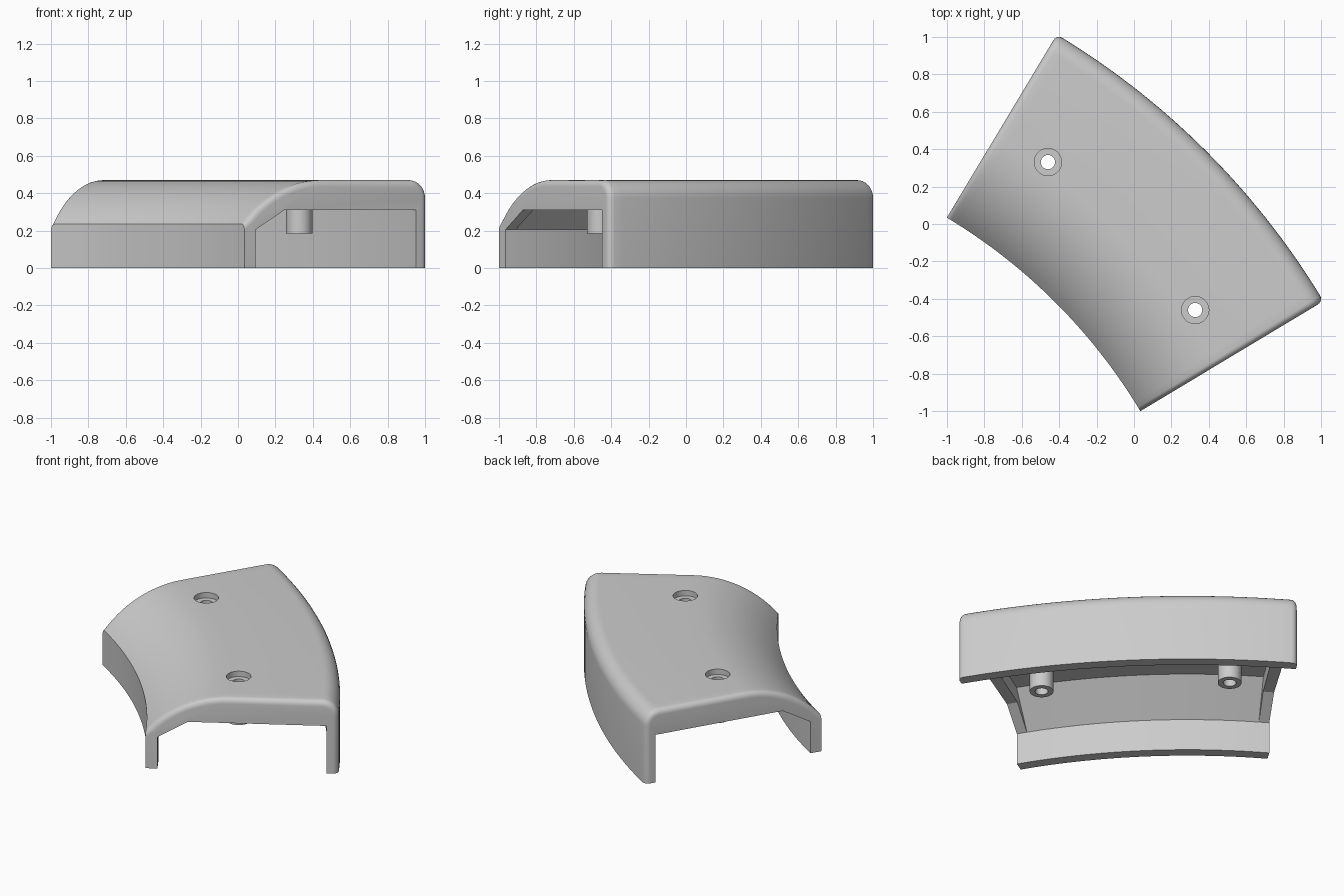
import bpy, bmesh, math
from mathutils import Vector

if "Cube" in bpy.data.objects:
    bpy.data.objects.remove(bpy.data.objects["Cube"])

C = -2.558                       # arc centre, on the x = y diagonal
R_IN, R_OUT = 3.024, 4.166       # inner and outer wall radii
HEIGHT, EDGE_Z, WALL = 0.47, 0.235, 0.07
SLANT_Z = 0.205
RIB_HOLLOW = (0.25, 0.31)        # slant top as (offset from inner wall, z) at the end ribs
MAIN_HOLLOW = (0.27, 0.40)       # the same between the ribs
FILLET = 0.035
START, END = math.radians(31), math.radians(59)
RIB = 0.02                       # end rib width, as an angle
STEP = 0.0003                    # angle over which a rib ends

grey = bpy.data.materials.new("plain grey")
grey.use_nodes = True
grey.diffuse_color = (0.6, 0.6, 0.6, 1)
grey.node_tree.nodes["Principled BSDF"].inputs["Base Color"].default_value = (0.6, 0.6, 0.6, 1)


def finish(bm, name):
    bmesh.ops.recalc_face_normals(bm, faces=bm.faces[:])
    mesh = bpy.data.meshes.new(name)
    bm.to_mesh(mesh)
    bm.free()
    mesh.materials.append(grey)
    obj = bpy.data.objects.new(name, mesh)
    bpy.context.collection.objects.link(obj)
    return obj


def activate(obj):
    bpy.ops.object.select_all(action="DESELECT")
    obj.select_set(True)
    bpy.context.view_layer.objects.active = obj


def skin(bm, rings):
    """Join closed rings of points into a capped solid."""
    rows = [[bm.verts.new(p) for p in ring] for ring in rings]
    n = len(rows[0])
    for a, b in zip(rows, rows[1:]):
        for i in range(n):
            j = (i + 1) % n
            bm.faces.new((a[i], a[j], b[j], b[i]))
    bm.faces.new(rows[0])
    bm.faces.new(rows[-1])


def section(inset, hollow):
    """Cross-section as (radius, z), its upper and outer skin drawn in by inset."""
    pts = [(R_IN, 0), (R_IN, EDGE_Z - inset)]
    # swept inner shoulder, tangent to the flat top
    big, width = 0.65, 0.5
    sweep = math.asin(width / big)
    for i in range(1, 15):
        a = sweep * (1 - i / 14)
        rad = big - inset
        pts.append((R_IN + width - rad * math.sin(a), HEIGHT - big + rad * math.cos(a)))
    # rounded outer shoulder
    r = 0.095
    for i in range(9):
        a = math.pi / 2 * (1 - i / 8)
        pts.append((R_OUT - r + (r - inset) * math.cos(a),
                    HEIGHT - r + (r - inset) * math.sin(a)))
    pts.append((R_OUT - inset, 0))
    # hollow underside
    run, ceiling = hollow
    pts += [(R_OUT - WALL, 0), (R_OUT - WALL, ceiling), (R_IN + run, ceiling),
            (R_IN + WALL, SLANT_Z), (R_IN + WALL, 0)]
    return pts


# Curved cover: rounded end edge and rib at each end, deeper hollow between
end_part = []
for i in range(6):
    t = math.pi / 2 * i / 5
    end_part.append((FILLET * (1 - math.cos(t)) / R_OUT, FILLET * (1 - math.sin(t)), RIB_HOLLOW))
end_part += [(RIB, 0, RIB_HOLLOW), (RIB + STEP, 0, MAIN_HOLLOW)]
margin = RIB + STEP
span = END - START - 2 * margin
stations = [(START + a, ins, hollow) for a, ins, hollow in end_part]
stations += [(START + margin + span * i / 24, 0, MAIN_HOLLOW) for i in range(1, 24)]
stations += [(END - a, ins, hollow) for a, ins, hollow in reversed(end_part)]

bm = bmesh.new()
skin(bm, [[Vector((C + r * math.cos(a), C + r * math.sin(a), z)) for r, z in section(ins, hollow)]
          for a, ins, hollow in stations])
cover = finish(bm, "curved_cover")


def turned(name, x, y, profile, sides=40):
    """Stacked circular rings given as (radius, z)."""
    bm = bmesh.new()
    skin(bm, [[Vector((x + r * math.cos(k * math.tau / sides),
                       y + r * math.sin(k * math.tau / sides), z)) for k in range(sides)]
              for r, z in profile])
    return finish(bm, name)


def drill(obj, cutter):
    mod = obj.modifiers.new("bore", "BOOLEAN")
    mod.operation = "DIFFERENCE"
    mod.solver = "EXACT"
    mod.object = cutter
    activate(obj)
    bpy.ops.object.modifier_apply(modifier=mod.name)


# Screw posts with counterbored through holes
posts = []
for side, (x, y) in (("left", (0.327, -0.46)), ("right", (-0.46, 0.331))):
    post = turned(side + "_screw_post", x, y, [(0.07, 0.185), (0.07, 0.42)])
    bore = turned("bore_cutter", x, y, [(0.038, 0.1), (0.038, 0.435), (0.073, 0.435), (0.073, 0.6)])
    bore.hide_render = True
    drill(cover, bore)
    drill(post, bore)
    bpy.data.objects.remove(bore)
    posts.append(post)

for obj in [cover] + posts:
    activate(obj)
    bpy.ops.object.shade_smooth_by_angle(angle=math.radians(30))
